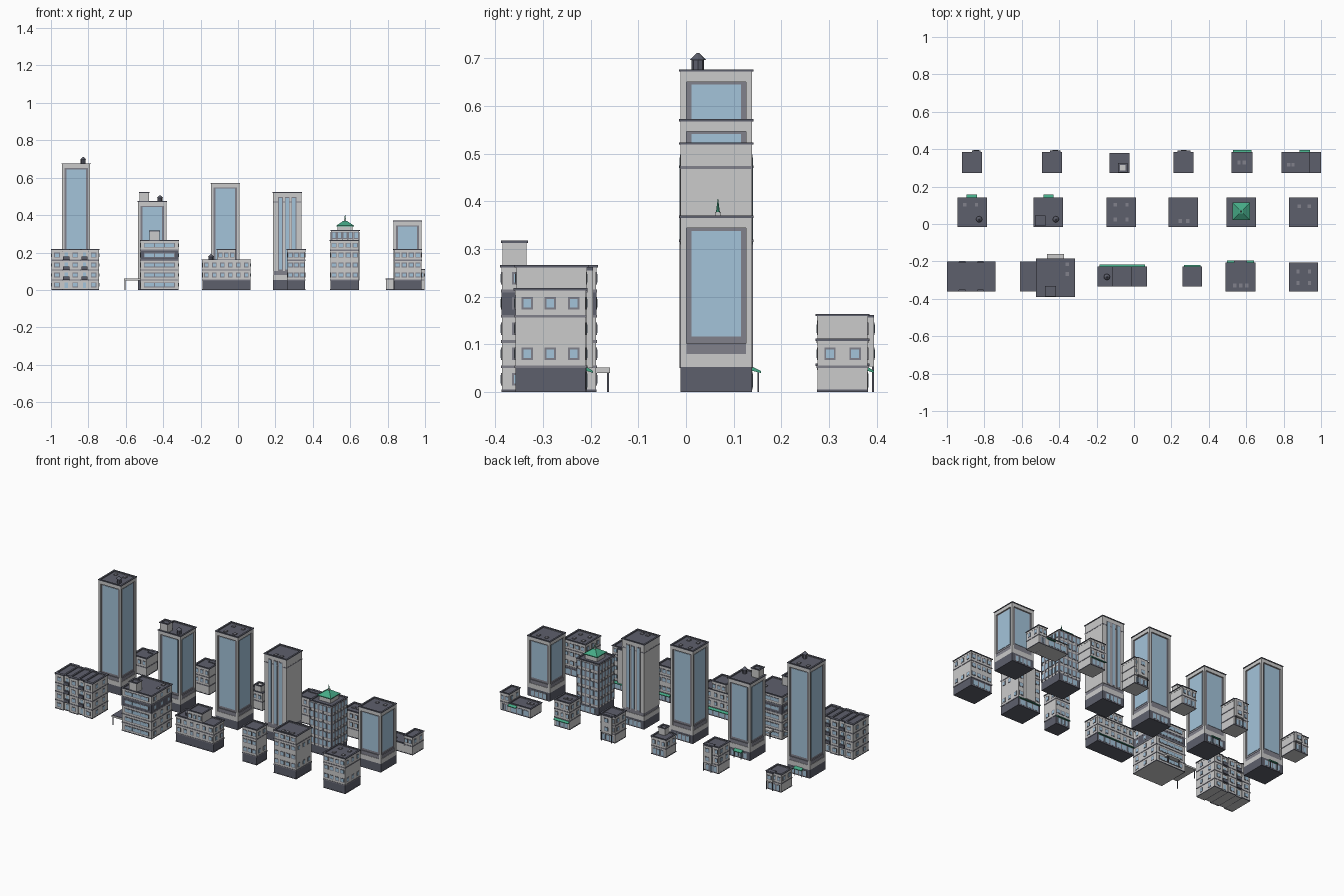
import bpy, bmesh, math
from mathutils import Matrix, Vector

if "Cube" in bpy.data.objects:
    bpy.data.objects.remove(bpy.data.objects["Cube"])

COL = {"wall": None, "trim": (.22, .22, .26, 1), "dark": (.11, .115, .15, 1),
       "glass": (.37, .55, .70, 1), "green": (.06, .40, .24, 1)}
MAT = {}
for k, c in COL.items():
    if c:
        MAT[k] = bpy.data.materials.new(k)
        MAT[k].diffuse_color = c
parts = {}
FL = .053  # storey height

def bm_of(name, mat):
    return parts.setdefault((name, mat), bmesh.new()) if (name, mat) not in parts else parts[(name, mat)]

def box(n, mat, x0, x1, y0, y1, z0, z1):
    m = Matrix.Translation(((x0 + x1) / 2, (y0 + y1) / 2, (z0 + z1) / 2)) @ Matrix.Diagonal((x1 - x0, y1 - y0, z1 - z0, 1))
    bmesh.ops.create_cube(bm_of(n, mat), size=1, matrix=m)

def cone(n, mat, x, y, z0, z1, r0, r1, seg=8, rot=0):
    bmesh.ops.create_cone(bm_of(n, mat), cap_ends=True, segments=seg, radius1=r0, radius2=r1, depth=z1 - z0,
                          matrix=Matrix.Translation((x, y, (z0 + z1) / 2)) @ Matrix.Rotation(rot, 4, 'Z'))

def inset(b, d):
    return (b[0] + d, b[1] - d, b[2] + d, b[3] - d)

def ring(n, mat, b, w, z0, z1):
    x0, x1, y0, y1 = b
    box(n, mat, x0, x1, y0, y0 + w, z0, z1)
    box(n, mat, x0, x1, y1 - w, y1, z0, z1)
    box(n, mat, x0, x0 + w, y0 + w, y1 - w, z0, z1)
    box(n, mat, x1 - w, x1, y0 + w, y1 - w, z0, z1)

# flat panel on one side of a footprint, standing out by d
def panel(n, mat, b, side, u0, u1, z0, z1, d=.002):
    x0, x1, y0, y1 = b
    r = {"f": (u0, u1, y0 - d, y0 + .002), "b": (u0, u1, y1 - .002, y1 + d),
         "l": (x0 - d, x0 + .002, u0, u1), "r": (x1 - .002, x1 + d, u0, u1)}[side]
    box(n, mat, *r, z0, z1)

def span(b, side):
    return (b[0], b[1]) if side in "fb" else (b[2], b[3])

def windows(n, b, sides, cols, floors, w=.016, h=.018):
    for s in sides:
        a, e = span(b, s)
        for k in floors:
            z = k * FL + .027
            for i in range(cols):
                u = a + (e - a) * (i + .5) / cols
                panel(n, "trim", b, s, u - w / 2 - .004, u + w / 2 + .004, z - h / 2 - .004, z + h / 2 + .004, .0015)
                panel(n, "glass", b, s, u - w / 2, u + w / 2, z - h / 2, z + h / 2, .0025)

def roof(n, b, h):
    box(n, "dark", *inset(b, .004), h - .014, h - .007)
    ring(n, "wall", inset(b, .003), .006, h - .014, h - .005)
    ring(n, "dark", b, .01, h - .005, h)

def vents(n, b, h, pts):
    for u, v in pts:
        x, y = b[0] + (b[1] - b[0]) * u, b[2] + (b[3] - b[2]) * v
        box(n, "trim", x - .009, x + .009, y - .01, y + .01, h - .008, h - .002)

# masonry block with storey bands and parapet
def block(n, b, h, base="wall", bands=()):
    w = inset(b, .004)
    box(n, base, *w, 0, .05)
    box(n, "wall", *w, .05, h - .01)
    ring(n, "dark", inset(b, .003), .004, 0, .005)
    for k in bands:
        ring(n, "trim", inset(b, .002), .006, k * FL - .003, k * FL + .003)
    roof(n, b, h)
    return w

def tank(n, x, y, z):
    cone(n, "dark", x, y, z - .01, z + .017, .013, .013)
    cone(n, "dark", x, y, z + .017, z + .031, .017, .003)

def awning(n, b, u0, u1, z=.045, d=.014):
    bm = bm_of(n, "green")
    y = b[3]
    vs = [bm.verts.new((x, y + dy, z + dz)) for x in (u0, u1) for dy, dz in ((-.002, 0), (-.002, .009), (d, -.001), (d, -.005))]
    for f in ((0, 1, 2, 3), (7, 6, 5, 4), (0, 4, 5, 1), (1, 5, 6, 2), (2, 6, 7, 3), (3, 7, 4, 0)):
        bm.faces.new([vs[i] for i in f])

def shopfront(n, b, u0, u1, k=3):
    panel(n, "trim", b, "b", u0, u1, .005, .043, .001)
    s = (u1 - u0) / k
    for i in range(k):
        panel(n, "glass", b, "b", u0 + s * i + .004, u0 + s * (i + 1) - .004, .009, .039)

# tower shaft: glass curtain wall framed by corner piers, or glass strips
def tower(n, b, h, strips=False):
    w = inset(b, .003)
    box(n, "dark", *w, 0, .052)
    box(n, "wall", *w, .052, .08)
    box(n, "trim", *inset(w, .002), .08, .102)
    box(n, "wall", *w, h - .026, h - .01)
    if strips:
        box(n, "wall", *w, .1, h - .02)
        ring(n, "trim", inset(b, .002), .004, h - .056, h - .05)
        for s in "fb":
            for i in range(3):
                u = b[0] + .042 + i * .036
                panel(n, "trim", w, s, u - .013, u + .013, .10, h - .026, .001)
                panel(n, "glass", w, s, u - .009, u + .009, .11, h - .032, .002)
    else:
        c = inset(w, .007)
        box(n, "trim", *c, .1, h - .02)
        for x in (w[0], w[1] - .013):
            for y in (w[2], w[3] - .013):
                box(n, "wall", x, x + .013, y, y + .013, .08, h - .02)
        for s in "fblr":
            a, e = span(c, s)
            panel(n, "glass", c, s, a + .017, e - .017, .116, h - .032)
    roof(n, b, h)
    m = (b[0] + b[1]) / 2
    shopfront(n, w, m - .055, m + .055, 4)
    return w

# ---- middle row: towers ----
Y0, Y1 = -.015, .142
def tb(x):
    return (x, x + .157, Y0, Y1)
b = tb(-.944); w = tower("tall_tower", b, .677)
awning("tall_tower_canopy", w, -.895, -.84, d=.018); tank("tall_tower_tank", -.828, .025, .68)
vents("tall_tower_vents", b, .677, [(.25, .75), (.65, .75)])
b = tb(-.537); w = tower("penthouse_tower", b, .475)
awning("penthouse_tower_canopy", w, -.485, -.43, d=.018); tank("penthouse_tower_tank", -.418, .025, .475)
q = (-.53, -.472, -.01, .045)
box("penthouse_tower_hut", "wall", *inset(q, .003), .46, .515); roof("penthouse_tower_hut", q, .523)
for x0 in (-.893, -.483):
    for dx in (0, .048):
        box("canopy_posts", "dark", x0 + dx, x0 + dx + .003, .15, .153, 0, .045)
b = tb(-.147); tower("glass_tower", b, .573)
vents("glass_tower_vents", b, .573, [(.3, .25), (.7, .25), (.3, .75), (.7, .75)])
b = tb(.185); tower("striped_tower", b, .524, True)
vents("striped_tower_vents", b, .524, [(.4, .2), (.65, .2)])
b = tb(.828); tower("short_tower", b, .37)
vents("short_tower_vents", b, .37, [(.35, .7), (.7, .7)])

# tower with green pyramid roof
b = tb(.494); n = "pyramid_tower"
w = block(n, b, .32, "dark")
windows(n, w, "fblr", 5, range(1, 6), .017, .03)
for s in "fblr":
    a, e = span(w, s)
    for i in range(6):
        u = a + .003 + (e - a - .006) * i / 5
        panel(n, "trim", w, s, u - .003, u + .003, .05, .31, .003)
shopfront(n, w, .52, .625)
cx, cy = .5725, .067
box(n, "wall", cx - .04, cx + .04, cy - .04, cy + .04, .31, .342)
cone("green_roof", "green", cx, cy, .340, .345, .066, .066, 4, math.pi / 4)
cone("green_roof", "green", cx, cy, .345, .369, .064, .014, 4, math.pi / 4)
box("spire", "wall", cx - .006, cx + .006, cy - .006, cy + .006, .366, .378)
cone("spire", "green", cx, cy, .378, .405, .004, .0005)

# ---- front row ----
# apartment block with balconies
n = "balcony_block"; H = .218
b = (-1, -.74, -.352, -.207)
w = block(n, b, H, "wall", (1, 2, 3))
for x in (-1, -.902, -.804):
    t = (x, x + .064, -.36, -.2)
    q = block(n, t, H, "wall", (1, 2, 3))
    windows(n, q, "fb", 1, range(4), .022)
windows(n, (-.996, -.744, -.348, -.211), "lr", 2, range(4))
for x in (-.936, -.838):
    for k in range(4):
        for s in "fb":
            panel(n, "glass", w, s, x + .008, x + .026, k * FL + .01, k * FL + .04)
            if k:
                panel("balconies", "dark", w, s, x, x + .034, k * FL, k * FL + .02, .012)

# office block with ribbon windows
n = "ribbon_block"; b = (-.525, -.315, -.39, -.185)
w = block(n, b, .266, "wall", (1, 2, 3, 4))
box(n, "dark", *inset(w, -.001), 3 * FL + .003, 4 * FL - .003)
for k in range(5):
    for s in "fbl":
        a, e = span(w, s)
        panel(n, "trim", w, s, a + .018, e - .018, k * FL + .014, k * FL + .04)
        for i in range(3):
            d = (e - a - .04) / 3
            panel(n, "glass", w, s, a + .022 + d * i, a + .018 + d * (i + 1), k * FL + .018, k * FL + .036, .003)
windows(n, w, "r", 3, range(5))
q = (-.475, -.418, -.388, -.332)
box("ribbon_block_hut", "wall", *inset(q, .003), .25, .31); roof("ribbon_block_hut", q, .318)
vents(n, b, .266, [(.8, .85), (.8, .6)])
box("carport_roof", "wall", -.61, -.52, -.36, -.2, .05, .06)
box("carport_roof", "dark", -.608, -.522, -.358, -.202, .06, .062)
box("rear_porch", "wall", -.465, -.375, -.19, -.16, .04, .051)
for x, y in ((-.606, -.355), (-.606, -.208), (-.46, -.166), (-.383, -.166)):
    box("porch_posts", "dark", x, x + .004, y, y + .004, 0, .05)

# long low block with a raised middle
n = "low_block"; b = (-.195, .07, -.335, -.227)
w = block(n, b, .164, "dark", (1, 2))
windows(n, w, "fb", 6, (1, 2)); windows(n, w, "lr", 2, (1, 2))
t = (-.115, -.01, -.335, -.227)
q = inset(t, .004); box(n, "wall", *q, .1, .21); roof(n, t, .218)
windows(n, q, "fb", 3, (3,))
tank("low_block_tank", -.145, -.283, .16)
shopfront(n, w, -.185, .06, 6); awning("low_block_awning", w, -.185, .06)

# small corner blocks
def corner(n, b, h, cols, sides, pts, green):
    k = round(h / FL)
    w = block(n, b, h, "dark", (1, k - 1))
    windows(n, w, "fb", cols, range(1, k), .02)
    windows(n, w, sides, max(1, cols - 1), range(1, k, 2))
    shopfront(n, w, w[0] + .01, w[1] - .01)
    if green:
        awning(n + "_awning", w, w[0] + .004, w[1] - .004)
    vents(n, b, h, pts)
    return w
corner("slim_block", (.26, .363, -.335, -.228), .218, 3, "lr", [], True)
w = corner("street_block", (.49, .65, -.36, -.205), .266, 4, "lr", [(.3, .2), (.5, .2), (.7, .2)], True)
box("street_block", "wall", .535, .605, -.21, -.195, .05, .255)
box("street_block", "dark", .535, .605, -.21, -.195, .255, .262)
corner("end_block", (.83, .985, -.362, -.207), .218, 4, "lr", [(.3, .3), (.7, .3), (.3, .7), (.7, .7)], False)

# ---- back row: small houses and shops ----
def shop(n, x, h, wd=.107, y1=.385, bay=None, green=False):
    b = (x, x + wd, .272, y1)
    k = round(h / FL)
    w = block(n, b, h, "wall", range(1, k))
    windows(n, w, "fb", 3 if wd > .09 else 2, range(1, k), .014)
    windows(n, w, "l", 2, range(1, k))
    shopfront(n, w, w[0] + .01, w[1] - .01, 3)
    if green:
        awning(n + "_awning", w, w[0] + .002, w[1] - .002)
    if bay:
        t = (x + bay[0], x + bay[1], y1 - .03, y1 + .009)
        box(n + "_bay", "wall", *t, FL, h - .008)
        box(n + "_bay", "dark", *t, h - .008, h - .002)
        windows(n + "_bay", t, "b", 1, range(1, k), .022)
        box(n + "_bay", "dark", t[0], t[0] + .004, t[3] - .004, t[3], 0, FL)
        box(n + "_bay", "dark", t[1] - .004, t[1], t[3] - .004, t[3], 0, FL)
    return w
shop("house_a", -.92, .112, bay=(.055, .1))
shop("house_b", -.493, .164, bay=(.045, .1))
shop("house_c", -.13, .112, y1=.38)
q = (-.085, -.035, .275, .325)
box("house_c_hut", "wall", *inset(q, .003), .1, .143); roof("house_c_hut", q, .15)
shop("house_d", .212, .164, bay=(.02, .09))
shop("house_e", .522, .164, wd=.112, green=True)
vents("house_e", (.522, .634, .272, .385), .164, [(.35, .5), (.6, .5)])
w = shop("annex_low", .788, .06, wd=.155, green=False)
awning("annex_awning", w, .885, .94)
vents("annex_low", (.788, .943, .272, .385), .06, [(.25, .4), (.4, .4)])
w = shop("annex_high", .935, .112, wd=.065)
windows("annex_high", w, "r", 2, (1,))

# turn collected geometry into objects
for (n, m), bm in parts.items():
    bmesh.ops.recalc_face_normals(bm, faces=bm.faces)
    me = bpy.data.meshes.new(n + "_" + m)
    bm.to_mesh(me)
    bm.free()
    if m in MAT:
        me.materials.append(MAT[m])
    bpy.context.collection.objects.link(bpy.data.objects.new(n + "_" + m, me))

for m in bpy.data.materials:
    if m.users and not m.is_grease_pencil:
        m.use_nodes = True
        m.node_tree.nodes["Principled BSDF"].inputs["Base Color"].default_value = m.diffuse_color
